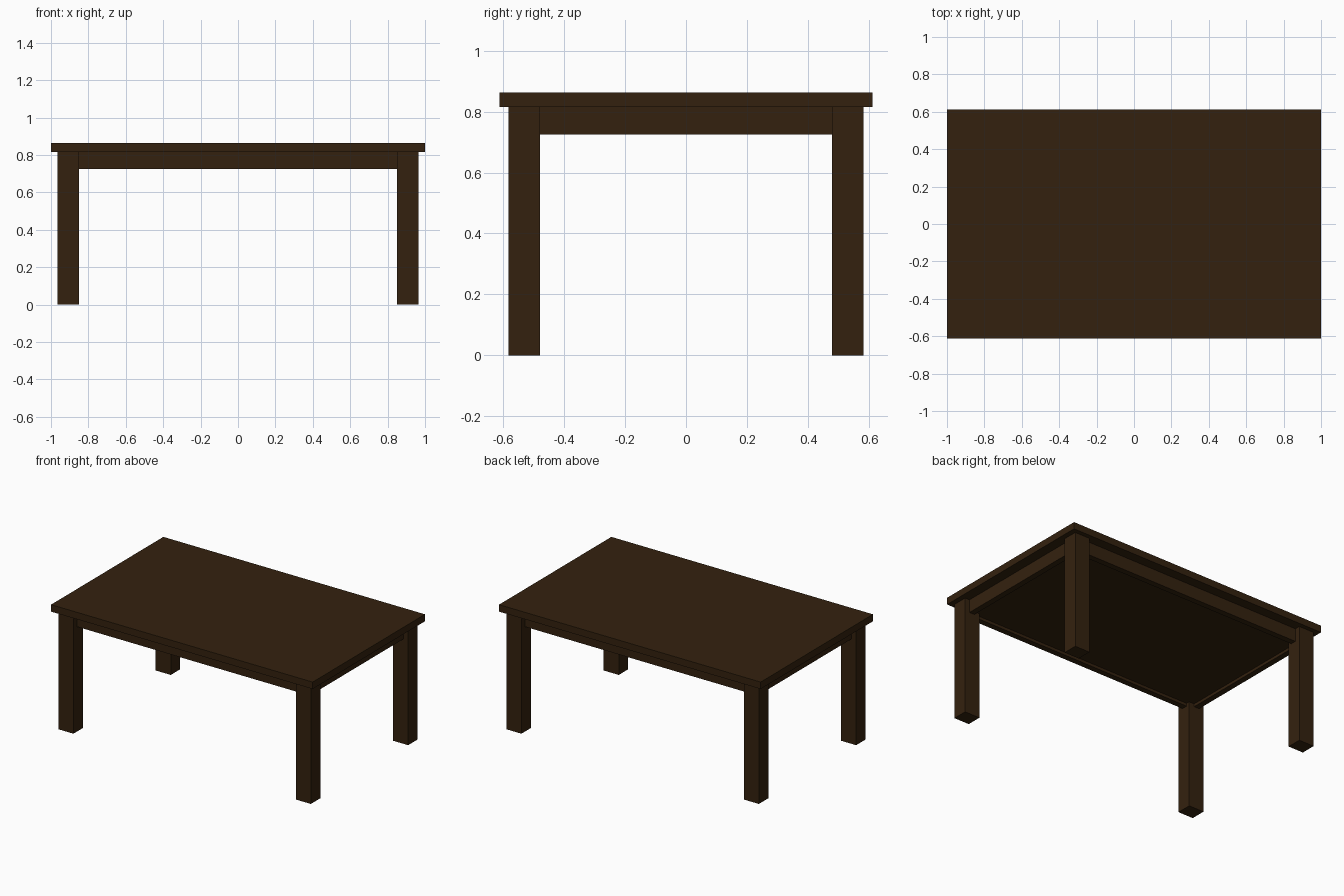
import bpy

cube = bpy.data.objects.get("Cube")
if cube:
    bpy.data.objects.remove(cube, do_unlink=True)

wood = bpy.data.materials.new("dark_wood")
wood.use_nodes = True
colour = (0.034, 0.0155, 0.0045, 1)
wood.diffuse_color = colour
bsdf = wood.node_tree.nodes["Principled BSDF"]
bsdf.inputs["Base Color"].default_value = colour
bsdf.inputs["Roughness"].default_value = 0.8


def box(name, x, y, z):
    """Box spanning the given (low, high) range on each axis."""
    spans = (x, y, z)
    bpy.ops.mesh.primitive_cube_add(size=1, location=[(a + b) / 2 for a, b in spans])
    ob = bpy.context.object
    ob.name = name
    ob.scale = [b - a for a, b in spans]
    bpy.ops.object.transform_apply(location=False, rotation=False, scale=True)
    ob.data.materials.append(wood)
    return ob


def mirrored(span, side):
    return tuple(sorted(side * v for v in span))


HALF_X, HALF_Y = 1.0, 0.613
TOP_Z, UNDER_Z, APRON_Z = 0.863, 0.815, 0.725
LEG_X, LEG_Y = (0.85, 0.965), (0.48, 0.583)
APRON_X, APRON_Y = (0.89, 0.93), (0.505, 0.545)

# Table top
box("table_top", (-HALF_X, HALF_X), (-HALF_Y, HALF_Y), (UNDER_Z, TOP_Z))

# Four legs
for sx, side in ((1, "left"), (-1, "right")):
    for sy, end in ((-1, "front"), (1, "back")):
        box(f"{end}_{side}_leg", mirrored(LEG_X, sx), mirrored(LEG_Y, sy), (0, UNDER_Z))

# Apron rails between the legs
for s, end, side in ((-1, "front", "right"), (1, "back", "left")):
    box(f"{end}_apron", (-LEG_X[0], LEG_X[0]), mirrored(APRON_Y, s), (APRON_Z, UNDER_Z))
    box(f"{side}_apron", mirrored(APRON_X, s), (-LEG_Y[0], LEG_Y[0]), (APRON_Z, UNDER_Z))

# Panel closing the underside, slightly recessed between the rails
box("under_panel", (-APRON_X[0], APRON_X[0]), (-APRON_Y[0], APRON_Y[0]), (APRON_Z + 0.02, UNDER_Z))
